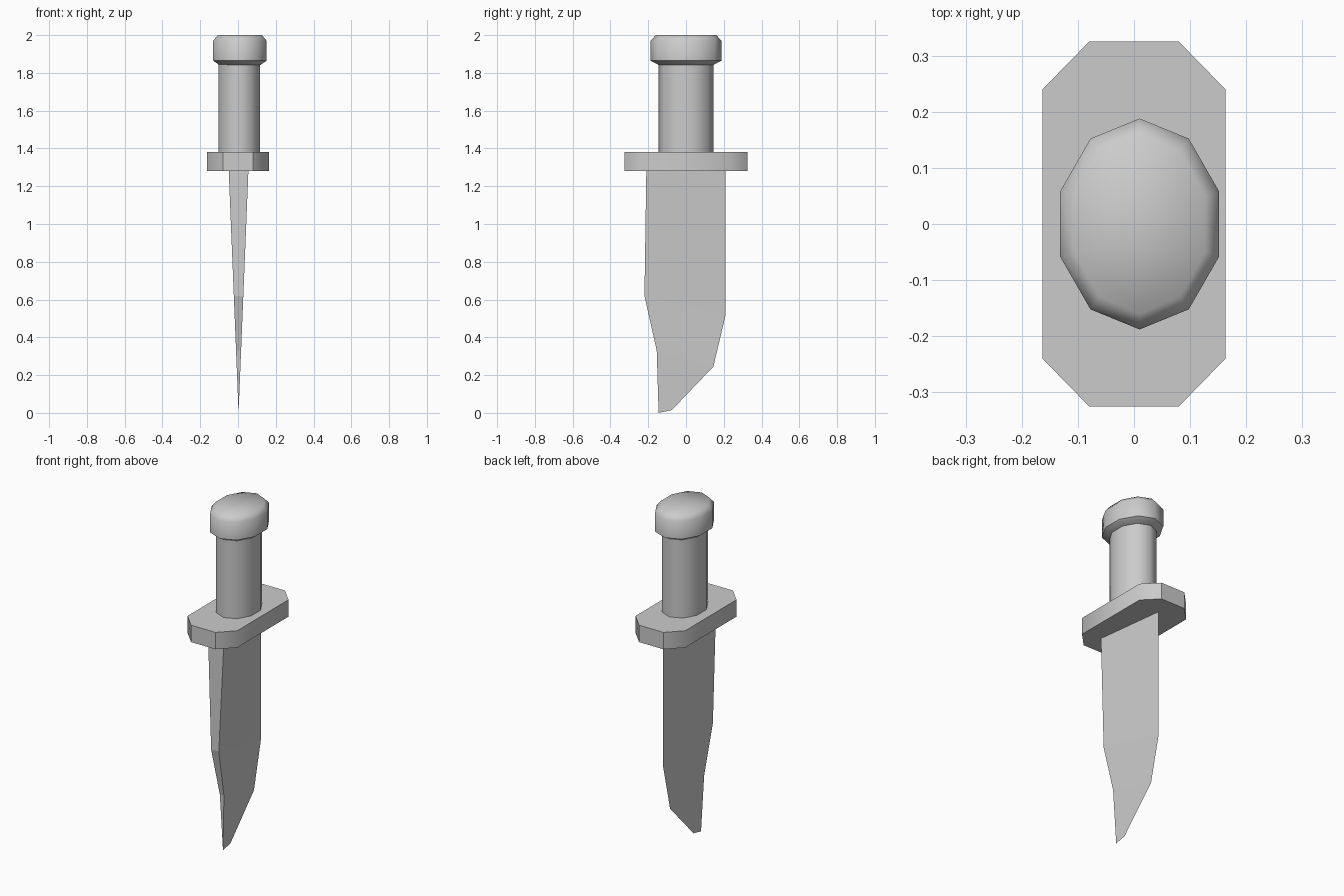
import bpy, bmesh, math

if "Cube" in bpy.data.objects:
    bpy.data.objects.remove(bpy.data.objects["Cube"])


def finish(name, bm, angle=None):
    bmesh.ops.recalc_face_normals(bm, faces=bm.faces)
    mesh = bpy.data.meshes.new(name)
    bm.to_mesh(mesh)
    bm.free()
    obj = bpy.data.objects.new(name, mesh)
    bpy.context.collection.objects.link(obj)
    if angle:
        bpy.ops.object.select_all(action='DESELECT')
        obj.select_set(True)
        bpy.context.view_layer.objects.active = obj
        bpy.ops.object.shade_smooth_by_angle(angle=math.radians(angle))
    return obj


def loft(name, rings, angle):
    """Join equal-length rings of points with quads and cap both ends."""
    bm = bmesh.new()
    loops = [[bm.verts.new(p) for p in ring] for ring in rings]
    n = len(loops[0])
    for a, b in zip(loops, loops[1:]):
        for i in range(n):
            j = (i + 1) % n
            bm.faces.new((a[i], a[j], b[j], b[i]))
    bm.faces.new(loops[0][::-1])
    bm.faces.new(loops[-1])
    return finish(name, bm, angle)


def oval(rx, ry, z, cx=0.01, sides=10):
    steps = [math.pi / 2 + 2 * math.pi * i / sides for i in range(sides)]
    return [(cx + rx * math.cos(t), ry * math.sin(t), z) for t in steps]


# Blade: wedge section with a thick spine on -y and a sharp edge on +y
spine = [(-0.21, 1.28), (-0.22, 0.62), (-0.155, 0.33), (-0.145, 0.0)]
edge = [(0.21, 1.28), (0.21, 0.52), (0.145, 0.245), (-0.075, 0.015)]
cx = 0.003
bm = bmesh.new()
left, right = [[bm.verts.new((cx + s * 0.052 * z / 1.28, y, z)) for y, z in spine[:3]]
               for s in (-1, 1)]
tip = bm.verts.new((cx, *spine[3]))
left.append(tip)
right.append(tip)
sharp = [bm.verts.new((cx, y, z)) for y, z in edge]
for i in range(3):
    for side in (left, right):
        bm.faces.new((side[i], side[i + 1], sharp[i + 1], sharp[i]))
    back = [left[i], left[i + 1], right[i + 1], right[i]]
    bm.faces.new(list(dict.fromkeys(back)))
bm.faces.new((left[0], right[0], sharp[0]))
finish("blade", bm)

# Guard: chamfered rectangular plate
outline = [(0.08, -0.325), (0.163, -0.24), (0.163, 0.24), (0.08, 0.325)]
outline += [(-x, y) for x, y in reversed(outline)]
loft("guard", [[(x, y, z) for x, y in outline] for z in (1.28, 1.38)], 45)

# Grip: ten-sided oval column
loft("grip", [oval(0.115, 0.145, z, 0.007) for z in (1.38, 1.85)], 50)

# Pommel: flared oval cap with bevelled top
loft("pommel", [oval(0.115, 0.145, 1.842), oval(0.149, 0.188, 1.865),
                oval(0.149, 0.188, 1.97), oval(0.123, 0.16, 2.0)], 52)
